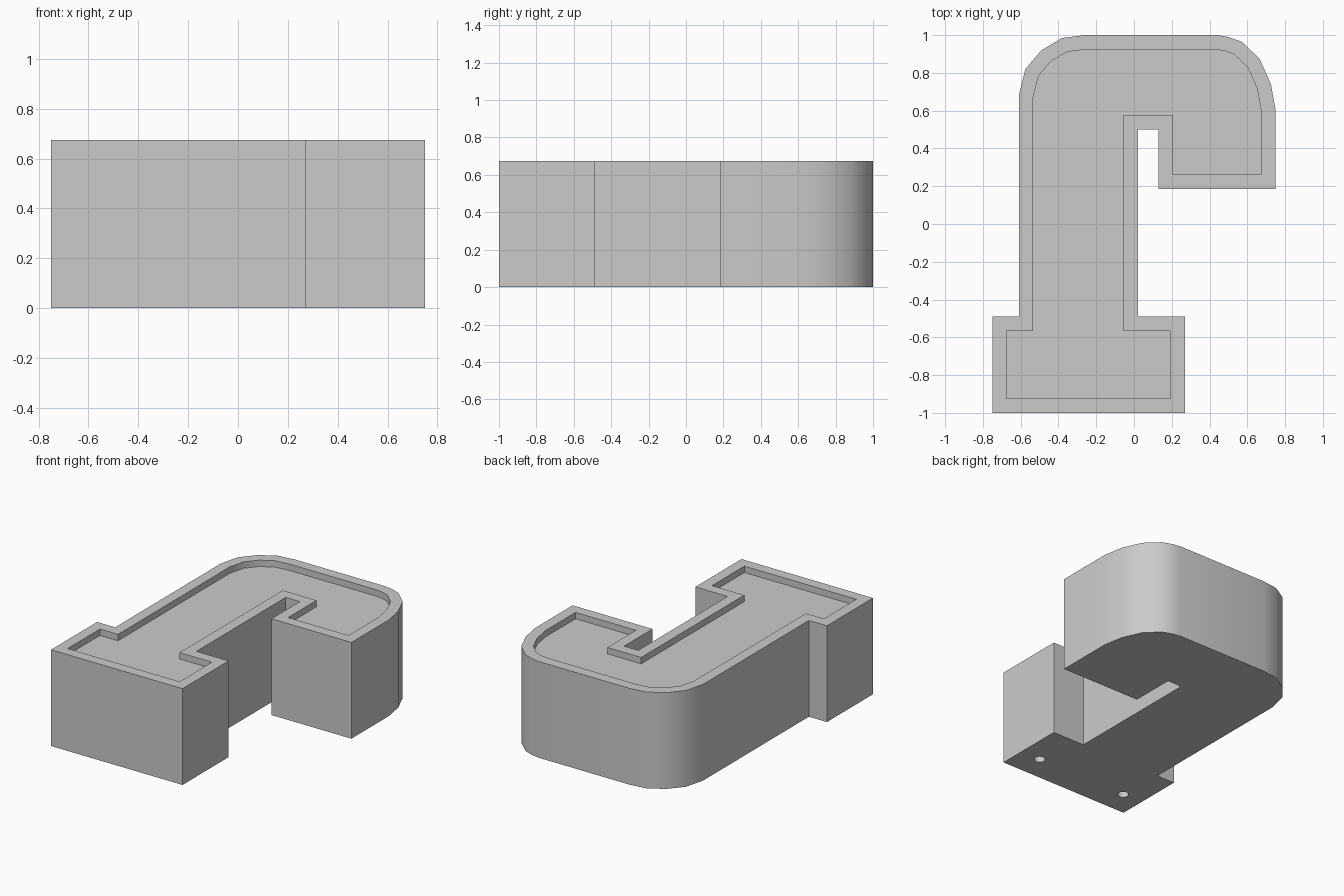
import bpy, bmesh, math

cube = bpy.data.objects.get("Cube")
if cube:
    bpy.data.objects.remove(cube, do_unlink=True)

HEIGHT = 0.675
RIM = 0.076
RECESS = 0.045

grey = bpy.data.materials.new("plain grey")
grey.use_nodes = True
colour = (0.6, 0.6, 0.6, 1)
grey.diffuse_color = colour
grey.node_tree.nodes["Principled BSDF"].inputs["Base Color"].default_value = colour

# Outline of the hooked tray, counter-clockwise from above
foot = [(-.75, -1), (.27, -1), (.27, -.49), (.02, -.49)]
hook = [(.02, .5), (.13, .5), (.13, .185), (.75, .185)]
right_bend = [(.75, .6), (.725, .74), (.665, .875), (.57, .965), (.5, .99), (.44, 1)]
left_bend = [(-.26, 1), (-.38, .985), (-.49, .92), (-.575, .82), (-.61, .68)]
stem = [(-.61, -.49), (-.75, -.49)]
outline = foot + hook + right_bend + left_bend + stem

# Solid body, then a rim and a shallow recess in the top face
bm = bmesh.new()
base = bm.faces.new([bm.verts.new((x, y, 0)) for x, y in outline])
walls = bmesh.ops.extrude_face_region(bm, geom=[base])["geom"]
bmesh.ops.translate(bm, vec=(0, 0, HEIGHT),
                    verts=[v for v in walls if isinstance(v, bmesh.types.BMVert)])
bmesh.ops.recalc_face_normals(bm, faces=bm.faces)
top = max(bm.faces, key=lambda f: f.calc_center_median().z)
bmesh.ops.inset_region(bm, faces=[top], thickness=RIM, use_even_offset=True)
floor = bmesh.ops.extrude_face_region(bm, geom=[top])["geom"]
bmesh.ops.translate(bm, vec=(0, 0, -RECESS),
                    verts=[v for v in floor if isinstance(v, bmesh.types.BMVert)])
if top.is_valid:
    bmesh.ops.delete(bm, geom=[top], context="FACES_ONLY")
bmesh.ops.recalc_face_normals(bm, faces=bm.faces)
mesh = bpy.data.meshes.new("hooked_tray")
bm.to_mesh(mesh)
bm.free()
mesh.materials.append(grey)
tray = bpy.data.objects.new("hooked_tray", mesh)
bpy.context.collection.objects.link(tray)


# Blind round holes in the underside of the foot
def drill(x, y, radius=0.036, depth=0.3):
    bpy.ops.mesh.primitive_cylinder_add(vertices=32, radius=radius, depth=depth * 2,
                                        location=(x, y, 0))
    cutter = bpy.context.object
    cutter.name = "hole_cutter"
    cutter.hide_render = True
    cutter.data.materials.append(grey)
    mod = tray.modifiers.new("hole", "BOOLEAN")
    mod.operation = "DIFFERENCE"
    mod.solver = "EXACT"
    mod.object = cutter
    bpy.ops.object.select_all(action="DESELECT")
    tray.select_set(True)
    bpy.context.view_layer.objects.active = tray
    bpy.ops.object.modifier_apply(modifier=mod.name)
    bpy.data.objects.remove(cutter, do_unlink=True)


for x in (-.595, .115):
    drill(x, -.82)

bpy.ops.object.shade_smooth_by_angle(angle=math.radians(32))
